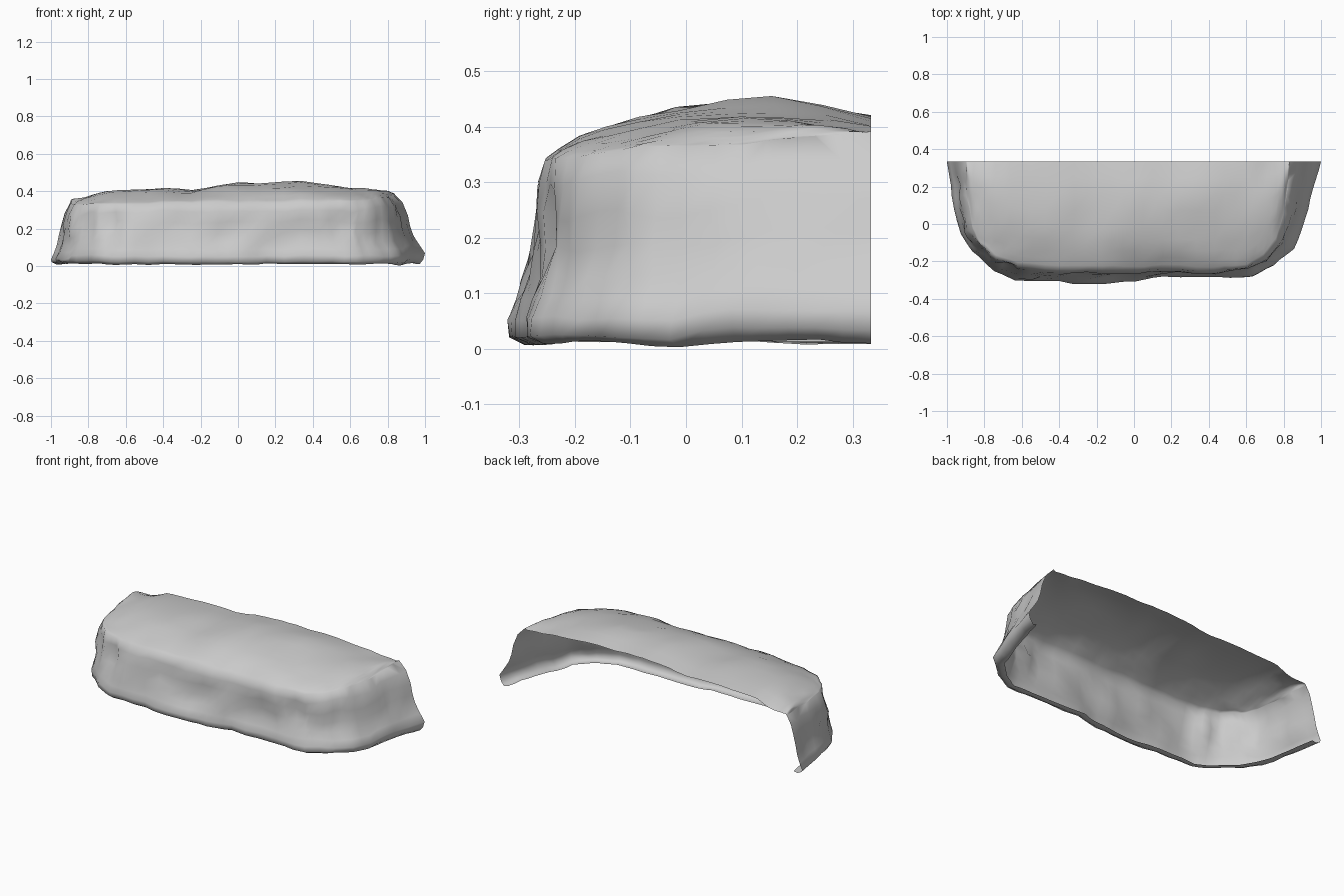
import bpy, bmesh, math
from mathutils import Vector, noise

if "Cube" in bpy.data.objects:
    bpy.data.objects.remove(bpy.data.objects["Cube"])

BACK = 0.333
# Foot outline (x, y) paired with the shoulder of the plateau (x, y, z), left back to right back
KEYS = [
    (-1.00, .333, -.90, .333, .33), (-.97, .15, -.89, .15, .335), (-.93, -.05, -.86, -.03, .33),
    (-.87, -.15, -.82, -.12, .33), (-.75, -.25, -.74, -.19, .325), (-.64, -.30, -.62, -.23, .33),
    (-.40, -.31, -.40, -.245, .335), (-.17, -.325, -.17, -.25, .34), (0, -.31, 0, -.25, .34),
    (.15, -.28, .15, -.245, .34), (.45, -.29, .43, -.25, .34), (.63, -.285, .60, -.24, .345),
    (.75, -.23, .69, -.18, .35), (.85, -.13, .76, -.09, .36), (.92, .03, .80, .05, .37),
    (.955, .18, .82, .18, .38), (1.00, .333, .83, .333, .39)]
# Wall profile: (share of the way from foot to shoulder, share of the height)
WALL = [(.06, -.11), (0, 0), (.17, .13), (.34, .27), (.46, .44), (.56, .63), (.72, .84), (1, 1)]
# Dents in the wall: x, z, depth, width
DENTS = [(.02, .24, .022, .09), (.30, .17, .028, .10), (.56, .23, .045, .08),
         (.66, .15, .03, .10), (-.68, .2, .035, .06), (-.32, .2, .015, .12)]
# Ridge height along x
RIDGE = [(-.95, .345), (-.8, .372), (-.69, .40), (-.45, .418), (-.25, .413), (-.05, .438),
         (.35, .448), (.5, .432), (.65, .42), (.82, .40)]
# Plateau rows: share of the way to the back edge
TOP = [.04, .10, .18, .28, .4, .56, .7, .85, 1]
SUB = 3


def ridge(x):
    for (x0, z0), (x1, z1) in zip(RIDGE, RIDGE[1:]):
        if x <= x1:
            t = max(0, (x - x0) / (x1 - x0))
            return z0 + (z1 - z0) * t
    return RIDGE[-1][1]


def rough(p, amount):
    n = noise.noise_vector(p * 5.5) + 0.6 * noise.noise_vector(p * 13)
    q = p + n * amount
    if p.y > BACK - 0.002:
        q.y = BACK
    q.y = min(q.y, BACK)
    q.z = max(q.z, 0.003)
    return q


def column(k):
    fx, fy, rx, ry, rz = k
    foot_z = 0.055 + 0.015 * (fx > .9) - 0.02 * (fx < -.9)
    foot, rim = Vector((fx, fy, foot_z)), Vector((rx, ry, rz))
    # Inward direction for the underside lip and the dents
    d = Vector((-fx, 0.0 if fy > .3 else .333 - fy, 0))
    d.x *= 0.15 if abs(fx) < .65 else 0.6
    d.normalize()
    pts = [foot + d * .055 + Vector((0, 0, .014 - foot_z)),
           foot + d * .03 + Vector((0, 0, .010 - foot_z))]
    for f, h in WALL:
        p = foot.lerp(rim, f)
        p.z = max(foot_z + (rz - foot_z) * h, .022)
        for x, z, depth, width in DENTS:
            r = ((p.x - x) / width) ** 2 + ((p.z - z) / .08) ** 2
            p += d * depth * math.exp(-r) * (p.y < 0)
        pts.append(p)
    # Plateau rounding over from the shoulder, then running to the cut back edge
    depth = BACK - ry
    peak = ridge(rx)
    back_z = max(rz, min(peak - .022, .42))
    for s in TOP:
        if depth < .01:
            z = rz
        else:
            z = rz + (back_z - rz) * (1 - (1 - s) ** 5)
            z += (peak - back_z + .002) * math.sin(math.pi * s ** 1.6) * min(1, depth / .3)
        pts.append(Vector((rx, ry + depth * s, z)))
    out = []
    for i, p in enumerate(pts):
        amount = .010 if i < 5 else (.024 if i < 9 else .011)
        if abs(fx) > .98:
            amount *= .3
        out.append(rough(p, amount))
    return out


# Resample the outline
outline = []
for a, b in zip(KEYS, KEYS[1:]):
    for j in range(SUB):
        t = j / SUB
        outline.append([u + (v - u) * t for u, v in zip(a, b)])
outline.append(KEYS[-1])

# Rock shell, open at the back and underneath
bm = bmesh.new()
cols = [[bm.verts.new(p) for p in column(k)] for k in outline]
for c0, c1 in zip(cols, cols[1:]):
    for i in range(len(c0) - 1):
        bm.faces.new((c0[i], c1[i], c1[i + 1], c0[i + 1]))
bmesh.ops.remove_doubles(bm, verts=bm.verts, dist=.002)
bmesh.ops.dissolve_degenerate(bm, edges=bm.edges, dist=.0005)
mesh = bpy.data.meshes.new("rock_ledge")
bm.to_mesh(mesh)
bm.free()
rock = bpy.data.objects.new("rock_ledge", mesh)
bpy.context.collection.objects.link(rock)

bpy.context.view_layer.objects.active = rock
rock.select_set(True)
bpy.ops.object.shade_smooth_by_angle(angle=math.radians(70))
